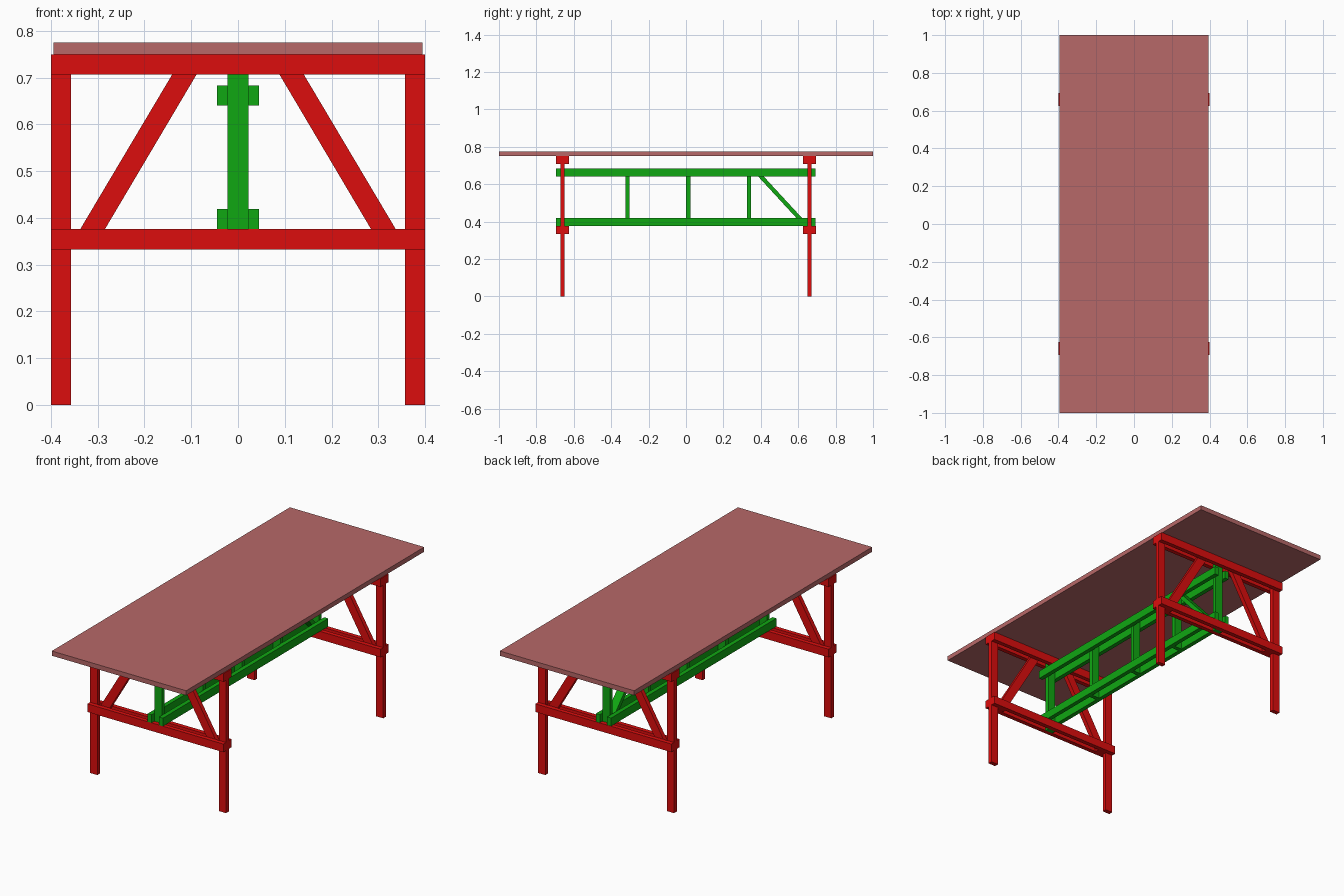
import bpy, bmesh
from mathutils import Vector

if "Cube" in bpy.data.objects:
    bpy.data.objects.remove(bpy.data.objects["Cube"])

W, T = 0.043, 0.023      # board width and thickness
FRAME_Y = 0.66           # centre plane of each trestle frame


def material(name, rgb):
    m = bpy.data.materials.new(name)
    m.diffuse_color = (*rgb, 1)
    m.use_nodes = True
    m.node_tree.nodes["Principled BSDF"].inputs["Base Color"].default_value = m.diffuse_color
    return m


RED = material("red_paint", (0.72, 0.004, 0.004))
GREEN = material("green_paint", (0.005, 0.39, 0.006))
TOP = material("top_wood", (0.474, 0.138, 0.138))


def prism(name, pts, extrude, mat):
    """Extrude a planar polygon along a vector."""
    bm = bmesh.new()
    face = bm.faces.new([bm.verts.new(p) for p in pts])
    ext = bmesh.ops.extrude_face_region(bm, geom=[face])
    moved = [v for v in ext["geom"] if isinstance(v, bmesh.types.BMVert)]
    bmesh.ops.translate(bm, vec=Vector(extrude), verts=moved)
    # close the starting side if the extrusion removed it
    holes = [e for e in bm.edges if e.is_boundary]
    if holes:
        bmesh.ops.holes_fill(bm, edges=holes)
    bmesh.ops.recalc_face_normals(bm, faces=bm.faces)
    mesh = bpy.data.meshes.new(name)
    bm.to_mesh(mesh)
    bm.free()
    mesh.materials.append(mat)
    ob = bpy.data.objects.new(name, mesh)
    bpy.context.collection.objects.link(ob)
    return ob


def board(name, x, y, z, mat):
    """Box from (min, max) ranges."""
    pts = [(x[0], y[0], z[0]), (x[1], y[0], z[0]), (x[1], y[1], z[0]), (x[0], y[1], z[0])]
    return prism(name, pts, (0, 0, z[1] - z[0]), mat)


def span(c, size):
    return (c - size / 2, c + size / 2)


# Table top
board("table_top", (-0.395, 0.395), (-1, 1), (0.75, 0.775), TOP)

# Trestle frames: legs and braces sandwiched between paired rails
BRACE = [(-0.357, 0.333), (-0.310, 0.333), (-0.063, 0.75), (-0.115, 0.75), (-0.357, 0.343)]
for end, cy in (("front", -FRAME_Y), ("back", FRAME_Y)):
    for side, s in (("left", 1), ("right", -1)):
        board(f"{end}_{side}_leg", span(-s * (0.4 - W / 2), W), span(cy, T), (0, 0.75), RED)
        prism(f"{end}_{side}_brace", [(s * x, cy - T / 2, z) for x, z in BRACE], (0, T, 0), RED)
    for face, d in (("outer", 1), ("inner", -1)):
        ry = cy + d * T * (1 if cy > 0 else -1)
        board(f"{end}_{face}_upper_rail", (-0.4, 0.4), span(ry, T), (0.707, 0.75), RED)
        board(f"{end}_{face}_lower_rail", (-0.4, 0.4), span(ry, T), (0.333, 0.376), RED)
    # Truss end post held by the frame rails
    board(f"{end}_truss_post", span(0, 0.044), span(cy, T), (0.333, 0.75), GREEN)

# Long truss chords, in pairs either side of the posts
for side, s in (("left", -1), ("right", 1)):
    for level, z in (("upper", (0.64, 0.683)), ("lower", (0.376, 0.419))):
        board(f"{side}_{level}_chord", span(s * (0.022 + T / 2), T), (-0.695, 0.693), z, GREEN)

# Inner truss posts
for i, y in enumerate((-0.313, 0.012, 0.337)):
    board(f"truss_inner_post_{i + 1}", span(0, 0.044), span(y, T - 0.001), (0.376, 0.683), GREEN)

# Single diagonal at the back end of the truss
diag = [(0.349, 0.683), (0.377, 0.683), (0.648, 0.389), (0.648, 0.376), (0.630, 0.376), (0.349, 0.681)]
prism("truss_diagonal", [(-0.022, y, z) for y, z in diag], (0.044, 0, 0), GREEN)
